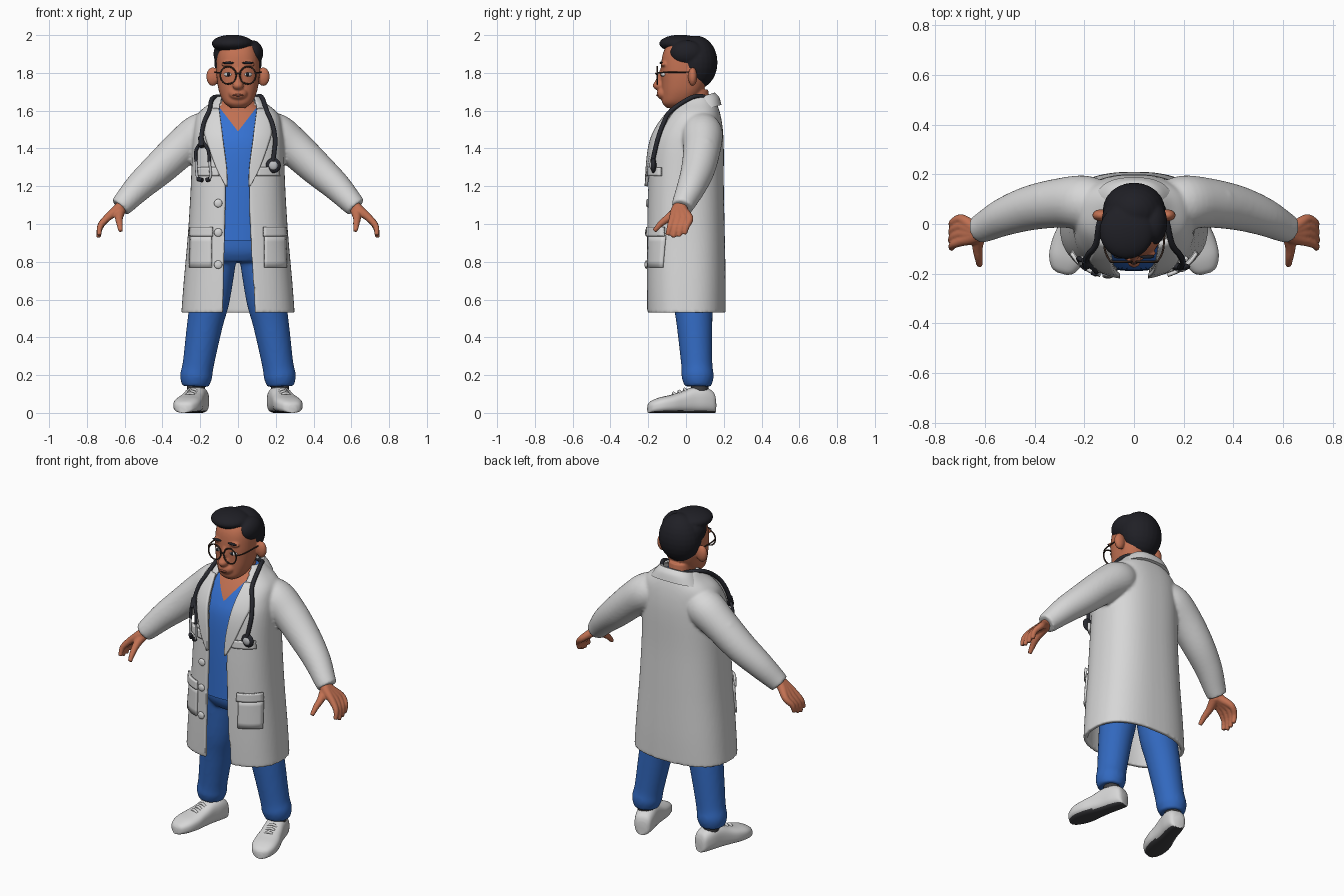
import bpy, bmesh
from math import sin, cos, pi, acos, radians
from mathutils import Vector, Matrix

if "Cube" in bpy.data.objects:
    bpy.data.objects.remove(bpy.data.objects["Cube"])


def material(name, r, g, b):
    m = bpy.data.materials.new(name)
    m.use_nodes = True
    m.diffuse_color = (r, g, b, 1)
    m.node_tree.nodes["Principled BSDF"].inputs["Base Color"].default_value = (r, g, b, 1)
    return m


SKIN = material("warm skin", .54, .165, .085)
LIPS = material("lip brown", .36, .1, .06)
HAIR = material("black hair", .014, .014, .019)
WHITE = material("coat white", .68, .68, .68)
BLUE = material("scrub blue", .035, .165, .64)
PANTS = material("trouser blue", .032, .14, .52)
RUBBER = material("dark rubber", .022, .023, .03)
METAL = material("pale metal", .5, .51, .53)
SOLE = material("sole grey", .05, .05, .055)
FRAME = material("glasses brown", .05, .028, .02)


# ---- helpers ----
def spline(keys, n=6):
    """Smooth curve through tuples of any length."""
    out = []
    for i in range(len(keys) - 1):
        quad = [keys[min(max(j, 0), len(keys) - 1)] for j in range(i - 1, i + 3)]
        for t in (k / n for k in range(n)):
            out.append(tuple(.5 * (2*b + (c-a)*t + (2*a-5*b+4*c-d)*t*t + (3*b-a-3*c+d)*t**3)
                             for a, b, c, d in zip(*quad)))
    return out + [tuple(keys[-1])]


def oval(a, w, d, n):
    """Point on a superellipse at angle a."""
    f = lambda v: (1 if v > 0 else -1) * abs(v) ** (2 / n)
    return w * f(cos(a)), d * f(sin(a))


def loft(bm, rings):
    vs = [[bm.verts.new(p) for p in ring] for ring in rings]
    for lo, hi in zip(vs, vs[1:]):
        for i in range(len(lo)):
            j = (i + 1) % len(lo)
            bm.faces.new((lo[i], lo[j], hi[j], hi[i]))
    bm.faces.new(vs[0][::-1])
    bm.faces.new(vs[-1])


def stack(bm, keys, n=2.4, seg=40, steps=6):
    """Solid of horizontal ovals: (z, half width, front y, back y)."""
    rings = []
    for z, w, f, b in spline(keys, steps):
        pts = [oval(2 * pi * (i + .5) / seg, w, (b - f) / 2, n) for i in range(seg)]
        rings.append([(x, y + (f + b) / 2, z) for x, y in pts])
    loft(bm, rings)


def tube(bm, keys, seg=14, steps=5):
    """Round tube along (x, y, z, radius) keys."""
    pts = spline(keys, steps)
    pos = [Vector(p[:3]) for p in pts]
    up = Vector((0, 0, 1))
    q = Matrix.Identity(3).to_quaternion()
    rings = []
    for i, p in enumerate(pts):
        d = (pos[min(i + 1, len(pos) - 1)] - pos[max(i - 1, 0)]).normalized()
        q = (q @ up).rotation_difference(d) @ q
        rings.append([pos[i] + q @ Vector((p[3] * cos(a), p[3] * sin(a), 0))
                      for a in (2 * pi * k / seg for k in range(seg))])
    loft(bm, rings)


def ball(bm, c, r):
    m = Matrix.Translation(c) @ Matrix.Diagonal((*r, 1))
    bmesh.ops.create_uvsphere(bm, u_segments=24, v_segments=14, radius=1, matrix=m)


def finish(name, bm, mats, side=1, voxel=0, relax=4, thick=0, rule=None):
    bmesh.ops.scale(bm, vec=(side, 1, 1), verts=bm.verts)
    bmesh.ops.recalc_face_normals(bm, faces=bm.faces)
    for f in bm.faces:
        f.smooth = True
        if rule:
            f.material_index = rule(f)
    me = bpy.data.meshes.new(name)
    bm.to_mesh(me)
    bm.free()
    for m in mats:
        me.materials.append(m)
    me.set_sharp_from_angle(angle=radians(50))
    ob = bpy.data.objects.new(name, me)
    bpy.context.scene.collection.objects.link(ob)
    if thick:
        mod = ob.modifiers.new("thickness", "SOLIDIFY")
        mod.thickness, mod.offset = thick, 0
    if voxel:
        mod = ob.modifiers.new("blend", "REMESH")
        mod.mode, mod.voxel_size, mod.use_smooth_shade = "VOXEL", voxel, True
        mod = ob.modifiers.new("relax", "SMOOTH")
        mod.factor, mod.iterations = .5, relax


def make(name, build, *mats, pair=False, **kw):
    for s, label in ((1, "left_"), (-1, "right_")) if pair else ((1, ""),):
        bm = bmesh.new()
        build(bm)
        finish(label + name, bm, mats, side=s, **kw)


# ---- coat: z, half width, front y, back y, right edge x, left edge x ----
COAT = spline([(.53, .3, -.21, .21, -.08, .09), (.7, .287, -.212, .21, -.075, .08),
               (.95, .265, -.21, .205, -.07, .065), (1.2, .25, -.203, .2, -.065, .06),
               (1.4, .243, -.188, .2, -.08, .075), (1.5, .235, -.155, .195, -.09, .09),
               (1.58, .215, -.1, .182, -.1, .1), (1.64, .15, -.05, .162, -.09, .09),
               (1.675, .115, -.01, .14, -.08, .08)])
FULL = 2.5


def open_wrap(bm, rows, t, tilt=0, seg=56):
    """Thick wall around the body, open at the front."""
    rings = []
    for z, w, f, b, right, left in rows:
        ring = []
        for inset in (0, t):
            hw, d = w - inset, (b - f) / 2 - inset
            a0 = -acos((left / hw) ** (FULL / 2))
            a1 = pi + acos((-right / hw) ** (FULL / 2))
            pts = [oval(a0 + (a1 - a0) * i / seg, hw, d, FULL) for i in range(seg + 1)]
            wall = [(x, y + (f + b) / 2, z + tilt * (y + (f + b) / 2 - .1)) for x, y in pts]
            ring += wall[::-1] if inset else wall
        rings.append(ring)
    loft(bm, rings)


def on_coat(x, z, off):
    """Point on the coat front at x, z."""
    i = next((k for k in range(1, len(COAT)) if COAT[k][0] >= z), len(COAT) - 1)
    lo, hi = COAT[i - 1], COAT[i]
    t = (z - lo[0]) / (hi[0] - lo[0])
    _, w, f, b, _, _ = (p + (q - p) * t for p, q in zip(lo, hi))
    r = min(abs(x) / (w + off), .995) ** FULL
    return x, (f + b) / 2 - ((b - f) / 2 + off) * (1 - r) ** (1 / FULL), z


def coat(bm):
    open_wrap(bm, COAT, .024)
    for s in (1, -1):
        tube(bm, [(s * x, y, z, r) for x, y, z, r in (
            (.12, .07, 1.5, .095), (.2, .085, 1.475, .11), (.295, .085, 1.405, .1),
            (.415, .065, 1.295, .09), (.52, .03, 1.2, .077), (.6, -.01, 1.115, .062),
            (.625, -.02, 1.088, .056))], seg=28)
        ball(bm, (s * .372, .1, 1.428), (.028, .04, .026))


def patch(rows, off, cols=8):
    def build(bm):
        grid = [[bm.verts.new(on_coat(a + (b - a) * i / cols, z, off)) for i in range(cols + 1)]
                for z, a, b in spline(rows, 4)]
        for r, s in zip(grid, grid[1:]):
            for i in range(cols):
                bm.faces.new((r[i], r[i + 1], s[i + 1], s[i]))
    return build


make("coat", coat, WHITE, voxel=.009)
make("collar", lambda bm: open_wrap(bm, spline([
    (1.605, .165, -.075, .188, -.1, .1), (1.65, .132, -.045, .175, -.09, .09),
    (1.68, .11, -.02, .152, -.085, .085)]), .016, tilt=.3), WHITE)
make("lapel", patch([(1.61, .1, .14), (1.5, .085, .175), (1.44, .078, .165),
                     (1.3, .06, .115), (1.2, .056, .065)], .01), WHITE, pair=True, thick=.016)
make("hip_pocket", patch([(.94, .14, .25), (.77, .14, .255)], .004), WHITE, pair=True, thick=.014)
make("pocket_flap", patch([(.985, .135, .252), (.935, .135, .256)], .012), WHITE, pair=True, thick=.014)
make("chest_pocket", patch([(1.3, .1, .215), (1.255, .1, .218)], .008), WHITE, pair=True, thick=.016)
for n, z in enumerate((1.11, .955, .785)):
    make("button_%d" % n, lambda bm: ball(bm, on_coat(-.105, z, .006), (.022, .009, .022)), WHITE)


# ---- scrub shirt with a V neck ----
def shirt(bm):
    stack(bm, [(.91, .2, -.19, .16), (1.2, .2, -.185, .16), (1.4, .195, -.17, .16),
               (1.5, .185, -.135, .16), (1.58, .16, -.085, .15), (1.63, .11, -.04, .14),
               (1.655, .08, 0, .13)])
    for s in (1, -1):
        bmesh.ops.bisect_plane(bm, geom=bm.verts[:] + bm.edges[:] + bm.faces[:],
                               plane_co=(0, 0, 1.49), plane_no=(s * 1.3, 0, -1))


def in_neckline(f):
    c = f.calc_center_median()
    return int(c.y < .04 and c.z > 1.49 + 1.3 * abs(c.x))


make("shirt", shirt, BLUE, SKIN, rule=in_neckline)


# ---- trousers, socks and shoes ----
def trousers(bm):
    stack(bm, [(.8, .17, -.1, .14), (.86, .2, -.13, .15), (.96, .19, -.13, .15)])
    for s in (1, -1):
        tube(bm, [(s * x, y, z, r) for x, y, z, r in (
            (.105, .02, .88, .105), (.145, .035, .62, .105), (.175, .045, .47, .095),
            (.21, .057, .26, .083), (.222, .062, .19, .085), (.225, .062, .14, .07))], seg=28)


def shoe(bm):
    rings = []
    for y, w, h in spline([(.155, .03, .08), (.14, .048, .115), (.09, .058, .138), (.03, .06, .135),
                           (-.03, .066, .112), (-.09, .074, .094), (-.15, .07, .08),
                           (-.195, .048, .06), (-.21, .02, .042)], 4):
        pts = [oval(2 * pi * (i + .5) / 32, w, h / 2, 2.8) for i in range(32)]
        rings.append([(x, y, v + h / 2) for x, v in pts])
    loft(bm, rings)
    for y, h in ((-.005, .126), (-.035, .115), (-.065, .105)):
        tube(bm, [(-.04, y, h - .025, .007), (0, y - .005, h, .008), (.04, y, h - .025, .007)], seg=8)
    bmesh.ops.rotate(bm, verts=bm.verts, cent=(0, .08, 0), matrix=Matrix.Rotation(radians(15), 3, "Z"))
    bmesh.ops.translate(bm, verts=bm.verts, vec=(.215, 0, 0))


make("trousers", trousers, PANTS, voxel=.011)
make("sock", lambda bm: tube(bm, [(.222, .075, .08, .046), (.224, .07, .18, .048)]), SOLE, pair=True)
make("shoe", shoe, WHITE, SOLE, pair=True, rule=lambda f: int(f.normal.z < -.75))


# ---- hands ----
def hand(bm):
    for i in range(4):
        k = -.07 + .03 * i
        reach = .012 * abs(i - 1.3)
        tube(bm, [(.6, -.02, 1.11, .032), (.64, -.025 + k * .4, 1.075, .027), (.695, k, 1.03, .02),
                  (.73, k - .015, .98 + reach / 2, .016), (.74 - reach / 3, k - .028, .925 + reach, .012)])
    tube(bm, [(.62, -.03, 1.08, .03), (.63, -.09, 1.035, .022), (.626, -.135, 1, .017),
              (.622, -.168, .962, .012)])


make("hand", hand, SKIN, pair=True, voxel=.006, relax=3)


# ---- head ----
def head(bm):
    stack(bm, [(1.613, .035, -.1, -.02), (1.64, .072, -.125, .03), (1.69, .097, -.128, .08),
               (1.75, .11, -.13, .11), (1.82, .115, -.133, .125), (1.9, .11, -.123, .125),
               (1.95, .088, -.095, .1), (1.975, .045, -.05, .05)])
    tube(bm, [(0, .08, 1.52, .075), (0, .07, 1.6, .066), (0, .05, 1.7, .068)], seg=24)
    ball(bm, (0, -.118, 1.69), (.05, .036, .034))
    ball(bm, (0, -.142, 1.733), (.03, .034, .025))
    tube(bm, [(0, -.122, 1.82, .014), (0, -.14, 1.77, .016), (0, -.152, 1.735, .02)])
    for s in (1, -1):
        ball(bm, (s * .134, .035, 1.78), (.034, .024, .05))
        ball(bm, (s * .05, -.118, 1.846), (.04, .016, .014))


def hair(bm):
    ball(bm, (0, .055, 1.855), (.126, .112, .142))
    ball(bm, (-.03, -.03, 1.955), (.11, .112, .047))
    ball(bm, (.076, .005, 1.905), (.058, .09, .068))
    ball(bm, (-.075, .015, 1.9), (.055, .075, .07))


make("head", head, SKIN, voxel=.006, relax=3)
make("hair", hair, HAIR, voxel=.007, relax=3)
make("mouth", lambda bm: ball(bm, (0, -.15, 1.682), (.028, .008, .006)), LIPS)
make("eyebrow", lambda bm: ball(bm, (.052, -.131, 1.853), (.03, .009, .007)), HAIR, pair=True)
make("eye", lambda bm: ball(bm, (.05, -.115, 1.792), (.024, .018, .013)), WHITE, pair=True)
make("pupil", lambda bm: ball(bm, (.05, -.129, 1.792), (.009, .007, .01)), HAIR, pair=True)


# ---- glasses ----
def glasses(bm):
    tube(bm, [(.052 + .042 * cos(a), -.152, 1.787 + .046 * sin(a), .0042)
              for a in (pi * k / 8 for k in range(17))], seg=8, steps=3)
    tube(bm, [(0, -.16, 1.798, .004), (.012, -.156, 1.793, .004)], seg=8)
    tube(bm, [(.094, -.152, 1.8, .004), (.118, -.1, 1.803, .004), (.125, .03, 1.805, .004)], seg=8)


make("glasses_half", glasses, FRAME, pair=True)


# ---- stethoscope ----
def hose(bm):
    ends = [(.185, 1.33), (.197, 1.44), (.182, 1.53), (.152, 1.6)]
    side = [(*on_coat(x, z, .022), .012) for x, z in ends] + [(.125, .035, 1.672, .012)]
    tube(bm, side + [(.085, .11, 1.67, .012), (0, .125, 1.655, .012)]
         + [(-x, y, z, r) for x, y, z, r in side[:0:-1]], seg=12)
    tube(bm, [(*on_coat(-.197, 1.46, .022), .015), (*on_coat(-.19, 1.41, .024), .018)])


def prongs(radius, *paths):
    return lambda bm: [tube(bm, [(*on_coat(x, z, .022), radius) for x, z in p], seg=10) for p in paths]


make("stethoscope_hose", hose, RUBBER)
make("ear_branches", prongs(.009, [(-.19, 1.44), (-.222, 1.39), (-.222, 1.33)],
                            [(-.19, 1.44), (-.158, 1.39), (-.152, 1.33)]), RUBBER)
make("ear_tubes", prongs(.007, [(-.222, 1.34), (-.218, 1.26), (-.205, 1.235)],
                         [(-.152, 1.34), (-.145, 1.26), (-.155, 1.235)]), METAL)
make("ear_tips", prongs(.012, [(-.212, 1.238), (-.19, 1.232)], [(-.15, 1.238), (-.168, 1.232)]), RUBBER)
CHEST = on_coat(.187, 1.31, .018)
make("chestpiece", lambda bm: ball(bm, CHEST, (.04, .016, .04)), RUBBER)
make("chestpiece_disc", lambda bm: ball(bm, Vector(CHEST) - Vector((0, .01, 0)), (.024, .011, .024)), METAL)
